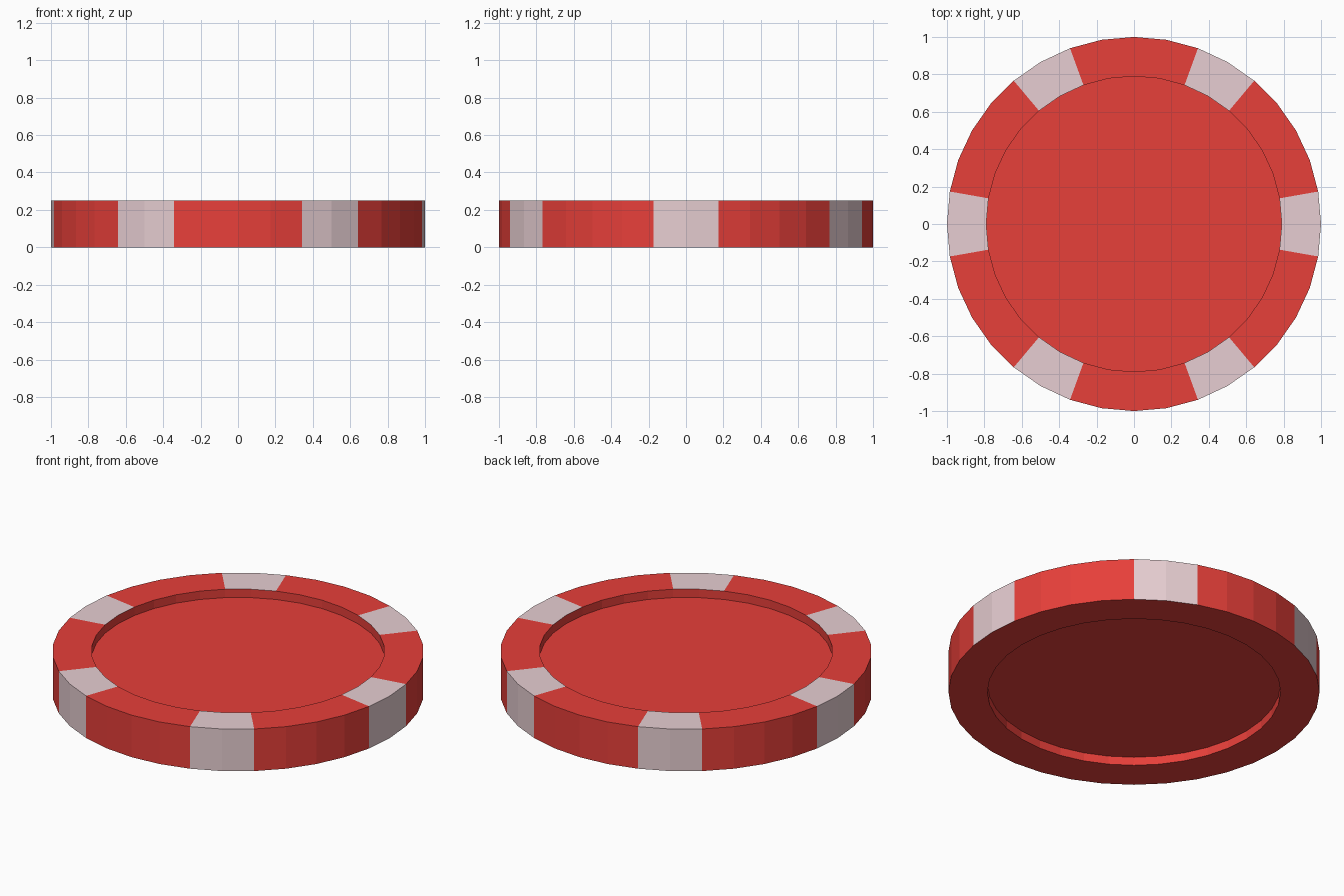
import bpy, bmesh
from math import cos, sin, radians

if "Cube" in bpy.data.objects:
    bpy.data.objects.remove(bpy.data.objects["Cube"])

SIDES = 36
# closed section from the upper centre round to the lower centre: (radius, z)
PROFILE = [(0.79, 0.20), (0.79, 0.25), (1.0, 0.25), (1.0, 0.0), (0.79, 0.0), (0.79, 0.05)]
STRIPED = (1, 2)  # profile spans that carry the pale stripes: top rim and edge


def material(name, color):
    mat = bpy.data.materials.new(name)
    mat.diffuse_color = (*color, 1)
    mat.use_nodes = True
    mat.node_tree.nodes["Principled BSDF"].inputs["Base Color"].default_value = mat.diffuse_color
    return mat


bm = bmesh.new()
rings = []
for r, z in PROFILE:
    rings.append([bm.verts.new((r * cos(radians(i * 10)), r * sin(radians(i * 10)), z))
                  for i in range(SIDES)])

# walls and rims, with a two-segment stripe every 60 degrees
for k in range(len(rings) - 1):
    a, b = rings[k], rings[k + 1]
    for i in range(SIDES):
        j = (i + 1) % SIDES
        face = bm.faces.new((a[i], b[i], b[j], a[j]))
        if k in STRIPED and i % 6 in (0, 5):
            face.material_index = 1

# recessed floors on both sides
bm.faces.new(rings[0])
bm.faces.new(rings[-1][::-1])
bmesh.ops.recalc_face_normals(bm, faces=bm.faces[:])

mesh = bpy.data.meshes.new("poker_chip")
bm.to_mesh(mesh)
bm.free()
mesh.materials.append(material("red", (0.8, 0.05, 0.042)))
mesh.materials.append(material("pale_stripe", (0.8, 0.617, 0.645)))
chip = bpy.data.objects.new("poker_chip", mesh)
bpy.context.collection.objects.link(chip)
